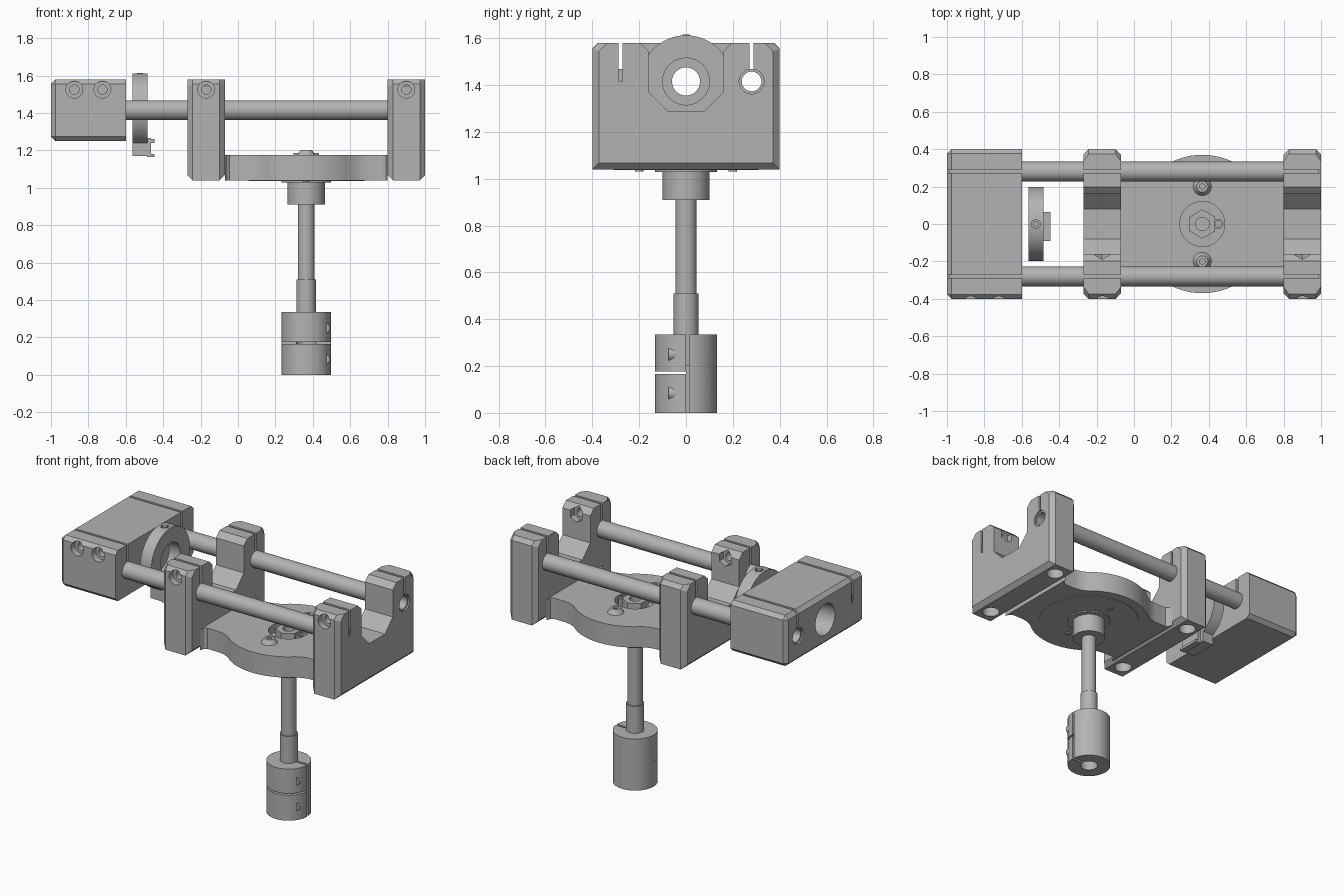
import bpy, bmesh, math
from mathutils import Matrix, Vector

old = bpy.data.objects.get("Cube")
if old:
    bpy.data.objects.remove(old, do_unlink=True)

grey = bpy.data.materials.new("machined grey")
grey.use_nodes = True
grey.diffuse_color = (0.45, 0.45, 0.45, 1)
grey.node_tree.nodes["Principled BSDF"].inputs["Base Color"].default_value = (0.45, 0.45, 0.45, 1)

ROD_Y, ROD_Z, BOLT_Z, AXIS_X = 0.28, 1.415, 1.525, 0.365
SIDES = (-1, 1)


def finish(bm, name):
    bmesh.ops.recalc_face_normals(bm, faces=bm.faces)
    mesh = bpy.data.meshes.new(name)
    bm.to_mesh(mesh)
    bm.free()
    mesh.materials.append(grey)
    obj = bpy.data.objects.new(name, mesh)
    bpy.context.collection.objects.link(obj)
    return obj


def select(obj):
    bpy.ops.object.select_all(action='DESELECT')
    obj.select_set(True)
    bpy.context.view_layer.objects.active = obj


def smooth(obj):
    select(obj)
    bpy.ops.object.shade_smooth_by_angle(angle=math.radians(30))
    return obj


def box(name, x, y, z, bevel=0):
    bm = bmesh.new()
    bmesh.ops.create_cube(bm, size=1)
    for v in bm.verts:
        v.co = [(r[0] + r[1]) / 2 + c * (r[1] - r[0]) for c, r in zip(v.co, (x, y, z))]
    if bevel:
        bmesh.ops.bevel(bm, geom=bm.edges[:], offset=bevel, segments=1, affect='EDGES')
    return finish(bm, name)


def cyl(name, r, start, end, sides=48, r2=None):
    a, b = Vector(start), Vector(end)
    bm = bmesh.new()
    bmesh.ops.create_cone(bm, cap_ends=True, segments=sides, radius1=r,
                          radius2=r if r2 is None else r2, depth=(b - a).length)
    turn = (b - a).to_track_quat('Z', 'Y').to_matrix().to_4x4()
    bm.transform(Matrix.Translation((a + b) / 2) @ turn)
    return smooth(finish(bm, name))


def extrude(name, points, vector):
    bm = bmesh.new()
    face = bm.faces.new([bm.verts.new(p) for p in points])
    out = bmesh.ops.extrude_face_region(bm, geom=[face])
    bmesh.ops.translate(bm, vec=vector, verts=[v for v in out["geom"] if isinstance(v, bmesh.types.BMVert)])
    return finish(bm, name)


def cut(obj, cutters):
    for c in cutters:
        mod = obj.modifiers.new("cut", 'BOOLEAN')
        mod.operation, mod.solver, mod.object = 'DIFFERENCE', 'EXACT', c
        select(obj)
        bpy.ops.object.modifier_apply(modifier=mod.name)
        bpy.data.objects.remove(c, do_unlink=True)
    return smooth(obj)


def clamp_cutters(x0, x1, bolts, inner):
    """Rod bores, clamp slits and counterbored cross bolts on both sides."""
    tools = []
    for s in SIDES:
        y = s * ROD_Y
        tools.append(cyl("bore", 0.053, (x0 - 0.1, y, ROD_Z), (x1 + 0.1, y, ROD_Z)))
        tools.append(box("slit", (x0 - 0.1, x1 + 0.1), (y - 0.008, y + 0.008), (ROD_Z, 1.7)))
        for x in bolts:
            tools.append(cyl("bolt", 0.025, (x, s * (inner - 0.02), BOLT_Z), (x, s * 0.5, BOLT_Z), 24))
            tools.append(cyl("head", 0.045, (x, s * 0.36, BOLT_Z), (x, s * 0.5, BOLT_Z), 32))
    return tools


# Bearing end block
block = box("end_block", (-1, -0.6), (-0.4, 0.4), (1.25, 1.58), 0.024)
# keep the inner face square
for v in block.data.vertices:
    if v.co.x > -0.7:
        v.co.x = -0.6
cut(block, clamp_cutters(-1, -0.6, (-0.875, -0.725), 0.2) + [
    cyl("shaft_bore", 0.06, (-1.1, 0, ROD_Z), (-0.5, 0, ROD_Z)),
    cyl("bearing_seat", 0.1, (-1.1, 0, ROD_Z), (-0.8, 0, ROD_Z))])

# U-shaped rod towers
half = [(0.4, 1.04), (0.4, 1.555), (0.375, 1.58), (0.197, 1.58), (0.16, 1.545), (0.16, 1.37), (0.08, 1.29)]
profile = half + [(-y, z) for y, z in reversed(half)]
for name, x0 in (("inner_tower", -0.27), ("outer_tower", 0.8)):
    x1, xm = x0 + 0.2, x0 + 0.1
    tower = extrude(name, [(x0, y, z) for y, z in profile], (0.2, 0, 0))
    bm = bmesh.new()
    bm.from_mesh(tower.data)
    corners = [e for e in bm.edges if all(abs(v.co.y) > 0.37 for v in e.verts)
               and abs(e.verts[0].co.x - e.verts[1].co.x) < 0.01
               and abs(e.verts[0].co.z - e.verts[1].co.z) < 0.6]
    bmesh.ops.bevel(bm, geom=corners, offset=0.028, segments=1, affect='EDGES')
    bm.to_mesh(tower.data)
    bm.free()
    tools = clamp_cutters(x0, x1, (xm,), 0.16)
    for s in SIDES:
        tools.append(cyl("nut_pocket", 0.048, (xm, s * 0.1, BOLT_Z), (xm, s * 0.2, BOLT_Z), 6))
        tools.append(cyl("foot_hole", 0.053, (xm, s * 0.31, 0.9), (xm, s * 0.31, 1.2)))
    cut(tower, tools)

# Hollow guide rods
for s, side in zip(SIDES, ("right", "left")):
    y = s * ROD_Y
    cut(cyl(side + "_guide_rod", 0.053, (-0.99, y, ROD_Z), (0.99, y, ROD_Z)),
        [cyl("bore", 0.042, (-1.1, y, ROD_Z), (1.1, y, ROD_Z))])

# Waisted base plate with a round bulge
arc = [(AXIS_X + 0.37 * math.cos(math.radians(a)), 0.37 * math.sin(math.radians(a)))
       for a in range(124, 55, -4)]
edge = [(-0.07, 0.29), (-0.06, 0.262), (-0.045, 0.25), (0.04, 0.25), (0.08, 0.258), (0.12, 0.277)]
edge += arc + [(0.61, 0.277), (0.65, 0.258), (0.69, 0.25), (0.77, 0.25), (0.79, 0.262), (0.8, 0.29)]
outline = edge + [(x, -y) for x, y in reversed(edge)]
plate = extrude("base_plate", [(x, y, 1.04) for x, y in outline], (0, 0, 0.135))
cut(plate, [cyl("nut_recess", 0.12, (AXIS_X, 0, 1.12), (AXIS_X, 0, 1.3))])


def post(name, r, z0, z1, **kw):
    return cyl(name, r, (AXIS_X, 0, z0), (AXIS_X, 0, z1), **kw)


# Flange, boss, shaft and hex nut on the vertical axis
post("underside_disc", 0.31, 1.036, 1.05, sides=64)
post("flange", 0.132, 1.028, 1.04)
post("boss", 0.1, 0.91, 1.035)
post("shaft", 0.045, 0.5, 1.15)
post("shaft_sleeve", 0.053, 0.2, 0.51)
cut(post("hex_nut", 0.078, 1.11, 1.186, sides=6), [post("nut_bore", 0.036, 1.15, 1.3)])
cut(cyl("locking_ring", 0.028, (0.45, 0, 1.11), (0.45, 0, 1.17), 24),
    [cyl("hole", 0.016, (0.45, 0, 1.14), (0.45, 0, 1.3), 24)])

# Domed plate screws
for s, side in zip(SIDES, ("front", "back")):
    screw = cyl(side + "_screw", 0.052, (AXIS_X, s * 0.2, 1.17), (AXIS_X, s * 0.2, 1.203), 32, 0.03)
    cut(screw, [cyl("socket", 0.016, (AXIS_X, s * 0.2, 1.185), (AXIS_X, s * 0.2, 1.3), 6)])
    cyl(side + "_screw_tip", 0.018, (AXIS_X, s * 0.2, 1.03), (AXIS_X, s * 0.2, 1.05), 24)

# Split clamp coupler
tools = [post("bore", 0.053, -0.1, 0.5),
         box("level_slit", (0.2, 0.53), (-0.2, 0), (0.165, 0.176)),
         box("upright_slit", (AXIS_X, 0.6), (0, 0.014), (-0.1, 0.5))]
for z in (0.085, 0.25):
    tools += [cyl("bolt", 0.018, (0.46, -0.2, z), (0.46, 0.2, z), 24),
              cyl("head", 0.034, (0.46, -0.2, z), (0.46, -0.035, z), 24),
              cyl("set_hole", 0.018, (AXIS_X, 0.1, z), (0.6, 0.1, z), 24)]
cut(post("coupler", 0.132, 0, 0.335, sides=64), tools)
for z in (0.085, 0.25):
    cut(cyl("coupler_bolt", 0.03, (0.46, -0.075, z), (0.46, -0.03, z), 24),
        [cyl("socket", 0.016, (0.46, -0.1, z), (0.46, -0.055, z), 6)])

# Collar with its lower sensor bracket
collar = cyl("collar", 0.197, (-0.565, 0, ROD_Z), (-0.485, 0, ROD_Z), 64)
cut(collar, [cyl("bore", 0.1, (-0.7, 0, ROD_Z), (-0.3, 0, ROD_Z)),
             cyl("set_screw_hole", 0.024, (-0.525, 0, 1.57), (-0.525, 0, 1.7), 24)])
cyl("collar_set_screw", 0.016, (-0.525, 0, 1.55), (-0.525, 0, 1.615), 24)
box("bracket_body", (-0.565, -0.485), (-0.09, 0.09), (1.17, 1.26))
box("bracket_plate", (-0.487, -0.465), (-0.09, 0.065), (1.165, 1.265))
box("bracket_upper_lip", (-0.487, -0.447), (-0.09, 0.065), (1.24, 1.26))
box("bracket_lower_lip", (-0.487, -0.447), (-0.09, 0.065), (1.165, 1.182))
